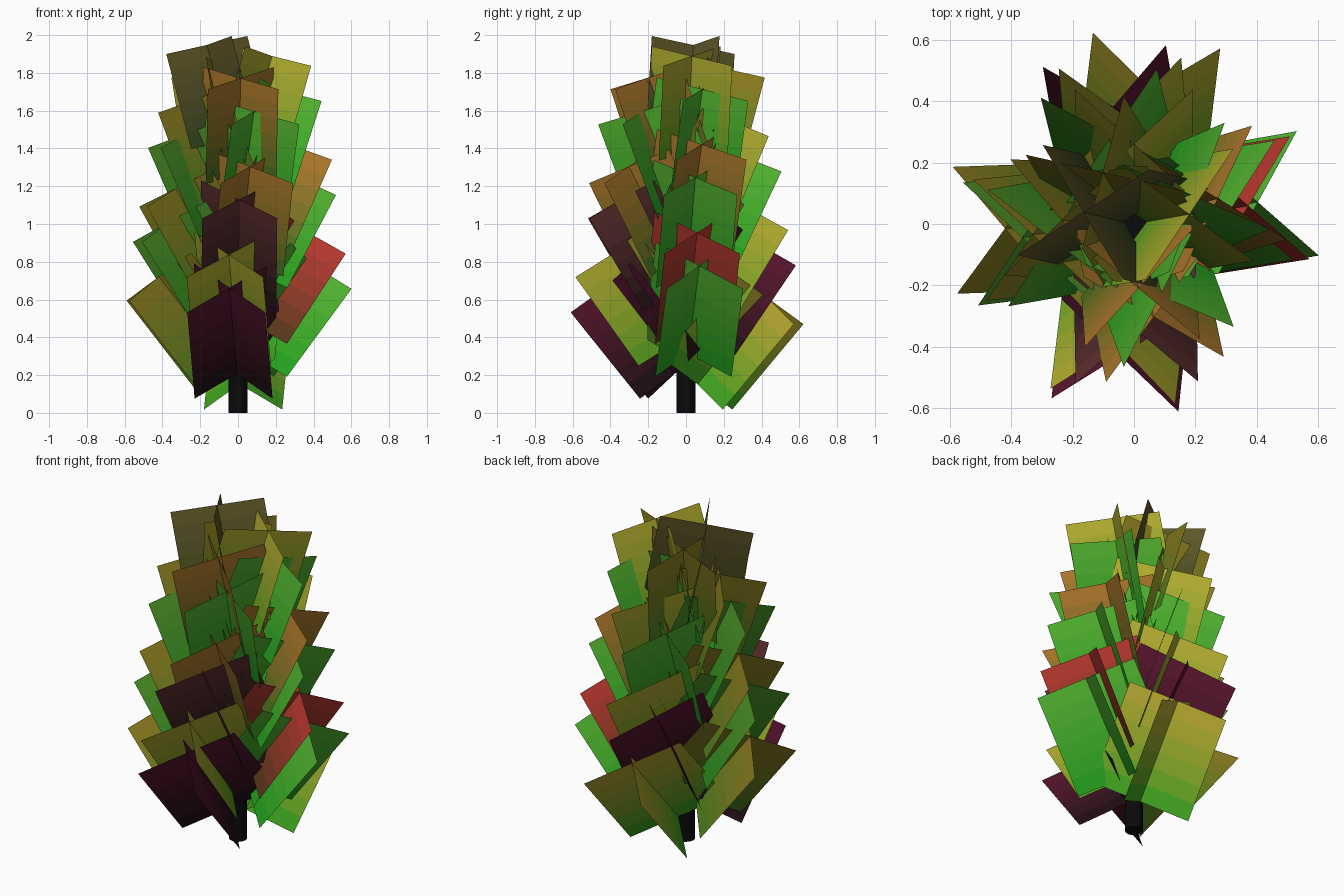
import bpy, math
from mathutils import Vector

if "Cube" in bpy.data.objects:
    bpy.data.objects.remove(bpy.data.objects["Cube"])

STEM_R = 0.05
STRIPS = 6          # colour bands from leaf base to leaf tip
GREEN, DARK = (0.012, 0.36, 0.012), (0.008, 0.004, 0.005)

# tip colour, base colour
COLOURS = {
    "purple": ((0.10, 0.007, 0.028), DARK),
    "gold": ((0.50, 0.38, 0.03), (0.012, 0.38, 0.012)),
    "olive": ((0.27, 0.20, 0.014), (0.06, 0.22, 0.012)),
    "green": ((0.09, 0.46, 0.03), GREEN),
    "yellow": ((0.47, 0.42, 0.03), (0.08, 0.36, 0.012)),
    "red": ((0.52, 0.04, 0.03), (0.07, 0.04, 0.01)),
    "pine": ((0.08, 0.30, 0.02), (0.015, 0.25, 0.012)),
    "brown": ((0.12, 0.03, 0.03), DARK),
    "orange": ((0.45, 0.19, 0.025), (0.04, 0.16, 0.012)),
    "umber": ((0.13, 0.10, 0.022), (0.03, 0.06, 0.012)),
}


def material(name, rgb):
    m = bpy.data.materials.new(name)
    m.diffuse_color = (*rgb, 1)
    m.use_nodes = True
    m.node_tree.nodes["Principled BSDF"].inputs["Base Color"].default_value = m.diffuse_color
    return m


MATS = {}
for name, (tip, base) in COLOURS.items():
    MATS[name] = []
    for k in range(STRIPS):
        t = (k + 0.5) / STRIPS
        MATS[name].append(material(f"{name}_{k}", [b + (a - b) * t for a, b in zip(tip, base)]))


def leaf(name, azimuth, elevation, corner_z, size, offset, colour):
    """Two square cards crossing at right angles along a shared midrib."""
    a, e = math.radians(azimuth), math.radians(elevation)
    out, up = Vector((math.cos(a), math.sin(a), 0)), Vector((0, 0, 1))
    side = Vector((-math.sin(a), math.cos(a), 0))
    half = size / math.sqrt(8)
    along = (out * math.cos(e) + up * math.sin(e)) * size
    normal = (out * math.sin(e) - up * math.cos(e)) * half
    # the outer tip corners sit at height corner_z
    base = out * offset + up * (corner_z - along.z - normal.z)
    verts, faces = [], []
    for s in (-1, 1):
        start = len(verts)
        edge = normal + side * half * s
        for k in range(STRIPS + 1):
            mid = base + along * (k / STRIPS)
            verts += [mid - edge, mid + edge]
        for k in range(STRIPS):
            v = start + 2 * k
            faces.append((v, v + 1, v + 3, v + 2))
    me = bpy.data.meshes.new(name)
    me.from_pydata(verts, [], faces)
    for m in MATS[colour]:
        me.materials.append(m)
    for i, p in enumerate(me.polygons):
        p.material_index = i % STRIPS
    bpy.context.collection.objects.link(bpy.data.objects.new(name, me))


# stem
bpy.ops.mesh.primitive_cylinder_add(vertices=12, radius=STEM_R, depth=1.4, location=(0, 0, 0.7))
stem = bpy.context.object
stem.name = "stem"
stem.data.materials.append(material("bark", (0.003, 0.003, 0.003)))

# leaves in near-opposite pairs, climbing evenly, growing steeper and smaller
LEAVES = [
    (83, "gold"), (264, "purple"), (182, "olive"), (10, "green"),
    (263, "yellow"), (100, "purple"), (9, "red"), (187, "pine"),
    (95, "yellow"), (271, "brown"), (186, "olive"), (9, "green"),
    (282, "orange"), (104, "green"), (17, "orange"), (190, "pine"),
    (90, "yellow"), (290, "green"), (177, "olive"), (23, "green"),
    (274, "orange"), (121, "olive"), (10, "yellow"), (167, "umber"),
]
for i, (azimuth, colour) in enumerate(LEAVES):
    t = i / 23
    leaf(f"leaf_{i + 1:02d}", azimuth, 50 + 25 * t, 0.47 + 1.43 * t,
         0.59 - 0.07 * t, 0.062 - 0.027 * t ** 3, colour)
